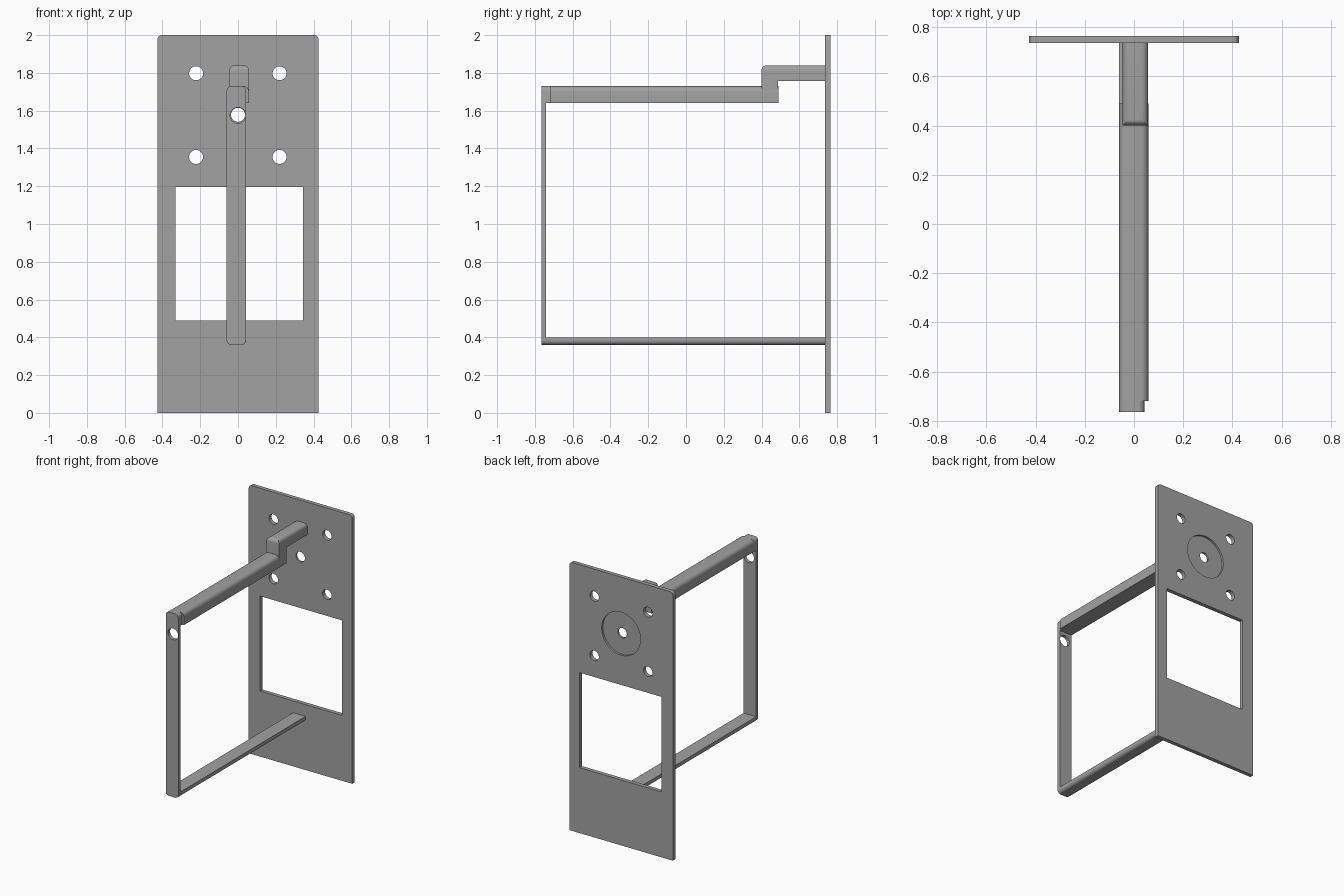
import bpy, bmesh, math
from mathutils import Matrix, Vector

if "Cube" in bpy.data.objects:
    bpy.data.objects.remove(bpy.data.objects["Cube"])

grey = bpy.data.materials.new("matte_grey")
grey.diffuse_color = (0.36, 0.36, 0.36, 1)
grey.use_nodes = True
grey.node_tree.nodes["Principled BSDF"].inputs["Base Color"].default_value = grey.diffuse_color


def finish(name, bm):
    bmesh.ops.recalc_face_normals(bm, faces=bm.faces)
    me = bpy.data.meshes.new(name)
    bm.to_mesh(me)
    bm.free()
    ob = bpy.data.objects.new(name, me)
    bpy.context.collection.objects.link(ob)
    me.materials.append(grey)
    return ob


def prism(name, side, x0, x1, radius=0.0, rule=None):
    """Extrude a (y, z) outline along x, rounding the edges chosen by rule(midpoint, direction)."""
    bm = bmesh.new()
    face = bm.faces.new([bm.verts.new((x0, y, z)) for y, z in side])
    out = bmesh.ops.extrude_face_region(bm, geom=[face])
    bmesh.ops.translate(bm, vec=(x1 - x0, 0, 0),
                        verts=[g for g in out["geom"] if isinstance(g, bmesh.types.BMVert)])
    if rule:
        edges = []
        for e in bm.edges:
            a, b = e.verts[0].co, e.verts[1].co
            if rule((a + b) / 2, (b - a).normalized()):
                edges.append(e)
        bmesh.ops.bevel(bm, geom=edges, offset=radius, segments=6, profile=0.5, affect='EDGES')
    return finish(name, bm)


def box(name, x, y, z, radius=0.0, rule=None):
    side = [(y[0], z[0]), (y[1], z[0]), (y[1], z[1]), (y[0], z[1])]
    return prism(name, side, x[0], x[1], radius, rule)


def disc(x, z, r, y0, y1):
    bm = bmesh.new()
    bmesh.ops.create_cone(bm, cap_ends=True, segments=40, radius1=r, radius2=r, depth=y1 - y0,
                          matrix=Matrix.Translation((x, (y0 + y1) / 2, z)) @ Matrix.Rotation(math.pi / 2, 4, 'X'))
    return finish("cutter", bm)


def cut(ob, cutters):
    for c in cutters:
        m = ob.modifiers.new("cut", 'BOOLEAN')
        m.operation, m.solver, m.object = 'DIFFERENCE', 'EXACT', c
    dg = bpy.context.evaluated_depsgraph_get()
    me = bpy.data.meshes.new_from_object(ob.evaluated_get(dg))
    ob.modifiers.clear()
    ob.data = me
    for c in cutters:
        bpy.data.objects.remove(c)


along_y = lambda d: abs(d.y) > 0.9

# Back plate with window, screw holes and round recess on its rear face
plate = box("back_plate", (-0.427, 0.427), (0.735, 0.765), (0, 2), 0.025,
            lambda m, d: along_y(d) and m.z > 1.9)
cutters = [box("cutter", (-0.332, 0.344), (0.6, 0.9), (0.488, 1.196))]
cutters += [disc(x, z, 0.037, 0.6, 0.9) for x in (-0.222, 0.22) for z in (1.355, 1.798)]
cutters += [disc(0, 1.578, 0.037, 0.6, 0.9), disc(0, 1.578, 0.16, 0.75, 0.9)]
cut(plate, cutters)

# Front post with round hole, and its thicker head
post = box("front_post", (-0.06, 0.043), (-0.765, -0.74), (0.36, 1.73), 0.026,
           lambda m, d: along_y(d))
cut(post, [disc(0, 1.575, 0.042, -0.9, -0.6)])
head = box("post_head", (-0.06, 0.043), (-0.75, -0.715), (1.64, 1.73), 0.026,
           lambda m, d: along_y(d) and m.z > 1.7)

# Upper arm
arm = box("upper_arm", (-0.06, 0.058), (-0.72, 0.49), (1.64, 1.73), 0.03,
          lambda m, d: along_y(d) and m.z > 1.7)

# Raised step joining the arm to the plate
outline = [(0.4, 1.65), (0.488, 1.65), (0.488, 1.758), (0.74, 1.758), (0.74, 1.84), (0.4, 1.84)]
step = prism("arm_step", outline, -0.046, 0.057, 0.026,
             lambda m, d: m.z > 1.83 and m.y < 0.73)

# Lower arm
low = box("lower_arm", (-0.06, 0.043), (-0.745, 0.74), (0.36, 0.40), 0.024,
          lambda m, d: along_y(d) and m.z < 0.37)

bpy.ops.object.select_all(action='DESELECT')
for ob in (plate, post, head, arm, step, low):
    ob.select_set(True)
bpy.context.view_layer.objects.active = plate
bpy.ops.object.shade_smooth_by_angle(angle=math.radians(30))
